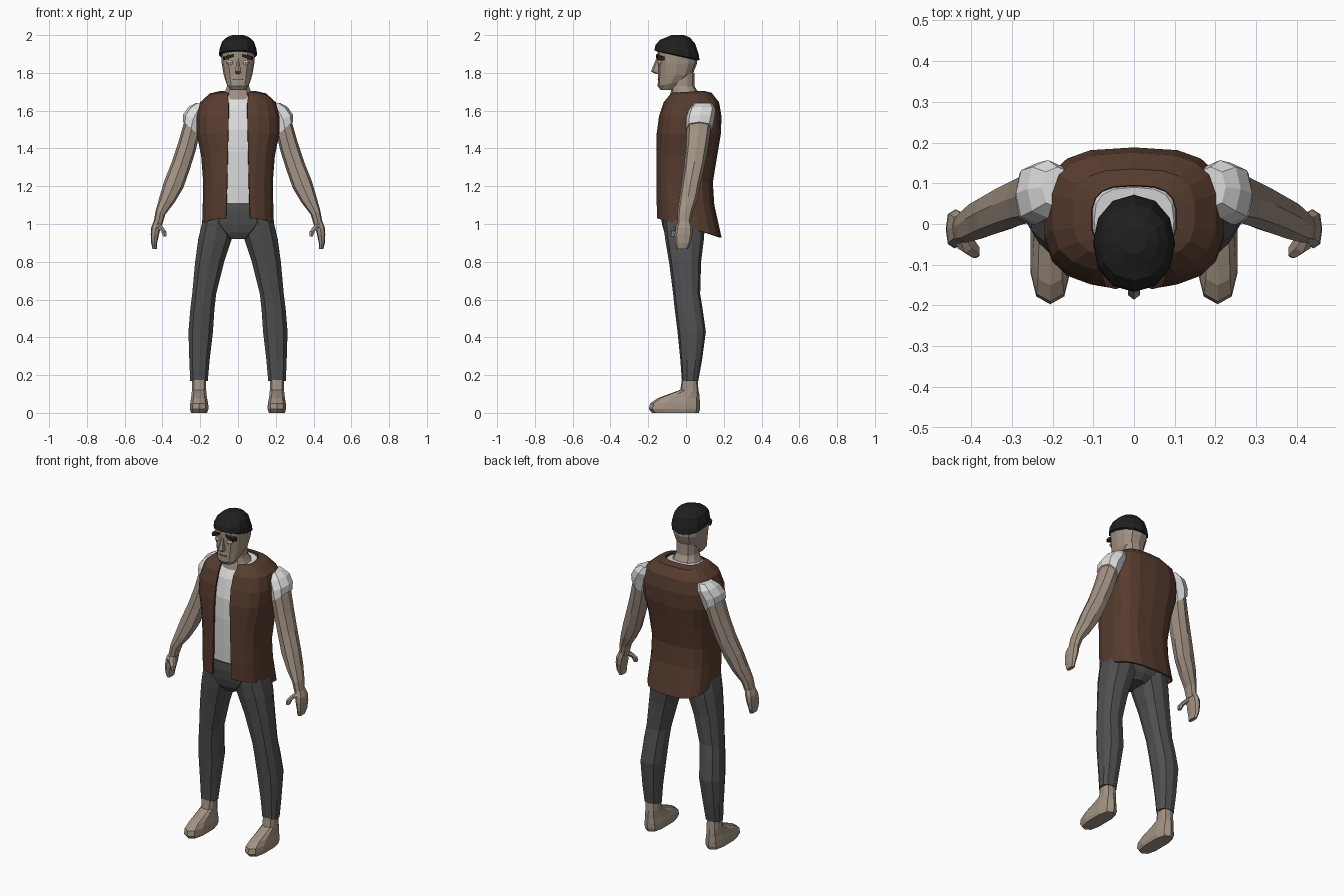
import bpy, bmesh, math


def material(name, col):
    m = bpy.data.materials.new(name)
    m.diffuse_color = (*col, 1)
    return m


SKIN = material("skin", (0.36, 0.285, 0.225))
BROWN = material("brown leather", (0.095, 0.045, 0.028))
WHITE = material("white cloth", (0.72, 0.72, 0.72))
GREY = material("grey trousers", (0.08, 0.08, 0.083))
BLACK = material("black knit", (0.014, 0.014, 0.014))
HAIR = material("dark hair", (0.035, 0.018, 0.01))


def finish(name, bm, mat, mirror=False):
    bmesh.ops.recalc_face_normals(bm, faces=bm.faces)
    me = bpy.data.meshes.new(name)
    bm.to_mesh(me)
    bm.free()
    me.materials.append(mat)
    ob = bpy.data.objects.new(name, me)
    bpy.context.collection.objects.link(ob)
    if mirror:
        ob.modifiers.new("mirror", 'MIRROR')
    return ob


def ring_points(ring, n, p):
    """Rounded ring from bounds x0, x1, y0, y1 at z; dy and dx tilt it. Starts at the front."""
    x0, x1, y0, y1, z = ring[:5]
    dy, dx = (tuple(ring[5:]) + (0, 0))[:2]
    pts = []
    for i in range(n):
        a = 2 * math.pi * i / n
        s, c = math.sin(a), -math.cos(a)
        u = math.copysign(abs(s) ** p, s) if abs(s) > 1e-6 else 0
        v = math.copysign(abs(c) ** p, c) if abs(c) > 1e-6 else 0
        pts.append(((x0 + x1) / 2 + u * (x1 - x0) / 2,
                    (y0 + y1) / 2 + v * (y1 - y0) / 2,
                    z + v * dy / 2 + u * dx / 2))
    return pts


def loft(name, rings, mat, n=8, p=0.8, mirror=False):
    bm = bmesh.new()
    rows = [[bm.verts.new(q) for q in ring_points(r, n, p)] for r in rings]
    for a, b in zip(rows, rows[1:]):
        for i in range(n):
            j = (i + 1) % n
            bm.faces.new((a[i], a[j], b[j], b[i]))
    bm.faces.new(rows[0])
    bm.faces.new(rows[-1])
    return finish(name, bm, mat, mirror)


def sym(w, *rest):
    return (-w, w, *rest)


# Head, neck and nose
loft("head", [sym(.04, -.135, -.06, 1.71), sym(.062, -.15, -.01, 1.745, .03),
              sym(.076, -.148, .035, 1.79), sym(.086, -.15, .058, 1.85),
              sym(.09, -.152, .06, 1.91), sym(.07, -.12, .04, 1.96)], SKIN, 12, .8)
loft("neck", [sym(.095, -.09, .085, 1.66), sym(.07, -.08, .06, 1.705),
              sym(.06, -.078, .045, 1.73), sym(.06, -.08, .045, 1.80)], SKIN, 10)
loft("nose", [sym(.012, -.16, -.13, 1.795), sym(.017, -.186, -.13, 1.808),
              sym(.012, -.172, -.13, 1.84), sym(.008, -.158, -.13, 1.875)], SKIN, 6)

# Eyes, brows and mouth
loft("eye", [(.03, .05, -.148, -.125, 1.843), (.022, .06, -.152, -.12, 1.854),
             (.03, .054, -.148, -.125, 1.866)], WHITE, 8, 1, True)
loft("eyebrow", [(.014, .078, -.157, -.10, 1.877, 0, -.022),
                 (.014, .078, -.16, -.10, 1.894, 0, -.018)], HAIR, 8, .8, True)
loft("mouth", [sym(.03, -.151, -.12, 1.764), sym(.03, -.151, -.12, 1.768)], HAIR, 8)

# Knit cap, lower at the back
loft("cap", [sym(.094, -.158, .064, 1.89, -.05), sym(.101, -.167, .072, 1.895, -.05),
             sym(.098, -.162, .066, 1.925, -.045), sym(.085, -.138, .048, 1.965, -.02),
             sym(.06, -.105, .02, 1.988), sym(.03, -.075, -.01, 2.0)], BLACK, 12, .95)

# Shirt under the vest
loft("shirt", [sym(.155, -.128, .09, 1.08), sym(.16, -.135, .11, 1.2),
               sym(.175, -.142, .14, 1.38), sym(.19, -.138, .15, 1.5),
               sym(.17, -.112, .14, 1.61), sym(.11, -.085, .10, 1.67, .02),
               sym(.098, -.075, .09, 1.69, .02)], WHITE, 16, .7)

# Open vest: bounds of each ring plus half the width of the front opening
vest_rings = [
    (sym(.192, -.153, .188, .98, -.10), .065), (sym(.188, -.156, .15, 1.12, -.04), .06),
    (sym(.186, -.156, .142, 1.22), .058), (sym(.197, -.157, .165, 1.36), .055),
    (sym(.222, -.155, .185, 1.48), .052), (sym(.222, -.143, .188, 1.57), .05),
    (sym(.202, -.118, .175, 1.645), .05), (sym(.15, -.085, .135, 1.69, .01), .055),
    (sym(.105, -.07, .095, 1.70, .01), .045)]
bm = bmesh.new()
rows = []
for ring, gap in vest_rings:
    front, *around = ring_points(ring, 18, .68)
    pts = [(gap, *front[1:]), *around, (-gap, *front[1:])]
    rows.append([bm.verts.new(q) for q in pts])
for a, b in zip(rows, rows[1:]):
    for i in range(len(a) - 1):
        bm.faces.new((a[i], a[i + 1], b[i + 1], b[i]))
vest = finish("vest", bm, BROWN)
thick = vest.modifiers.new("thickness", 'SOLIDIFY')
thick.thickness = .01

# Trousers
loft("trouser_waist", [sym(.05, -.095, .06, .92), sym(.11, -.115, .09, .955),
                       sym(.18, -.127, .105, 1.0), sym(.178, -.137, .10, 1.06),
                       sym(.165, -.137, .10, 1.11)], GREY, 14, .75)
loft("trouser_leg", [(.158, .255, -.022, .065, .17), (.148, .26, -.03, .085, .28),
                     (.13, .265, -.045, .105, .43), (.122, .255, -.06, .088, .55),
                     (.113, .245, -.068, .075, .63), (.07, .23, -.09, .08, .80),
                     (.03, .214, -.11, .095, .92), (.02, .195, -.12, .10, 1.0),
                     (.02, .18, -.12, .10, 1.05)], GREY, 10, .8, True)

# Bare feet with ankles
loft("foot", [(.162, .25, -.18, .068, 0), (.155, .256, -.197, .075, .02),
              (.156, .255, -.19, .075, .05), (.162, .25, -.15, .072, .078),
              (.166, .247, -.085, .07, .102), (.167, .245, -.03, .066, .122),
              (.168, .245, -.02, .06, .19)], SKIN, 10, .72, True)

# Short sleeves, arms and hands
loft("sleeve", [(.205, .292, -.002, .14, 1.505, 0, .07), (.185, .29, .0, .15, 1.555, 0, .05),
                (.16, .262, .015, .157, 1.605, 0, .03),
                (.15, .225, .04, .14, 1.64, 0, 0)], WHITE, 8, .8, True)
loft("arm", [(.403, .446, -.045, .022, 1.0, 0, .02), (.385, .436, -.045, .035, 1.06, 0, .02),
             (.335, .415, -.036, .06, 1.13, 0, .03), (.29, .39, -.024, .076, 1.21, 0, .04),
             (.255, .35, -.01, .10, 1.31, 0, .04), (.225, .315, 0, .118, 1.41, 0, .05),
             (.205, .288, .004, .132, 1.5, 0, .06), (.19, .27, .02, .14, 1.56, 0, .04)],
     SKIN, 8, .8, True)
loft("hand", [(.428, .452, -.05, .01, .868), (.428, .46, -.058, .025, .90),
              (.418, .462, -.06, .035, .945), (.41, .46, -.055, .035, .98),
              (.403, .446, -.042, .024, 1.015)], SKIN, 8, .75, True)
loft("thumb", [(.378, .398, -.084, -.058, .935), (.378, .408, -.084, -.05, .96),
               (.395, .435, -.07, -.02, .985), (.41, .44, -.045, -.01, 1.0)], SKIN, 6, .8, True)
